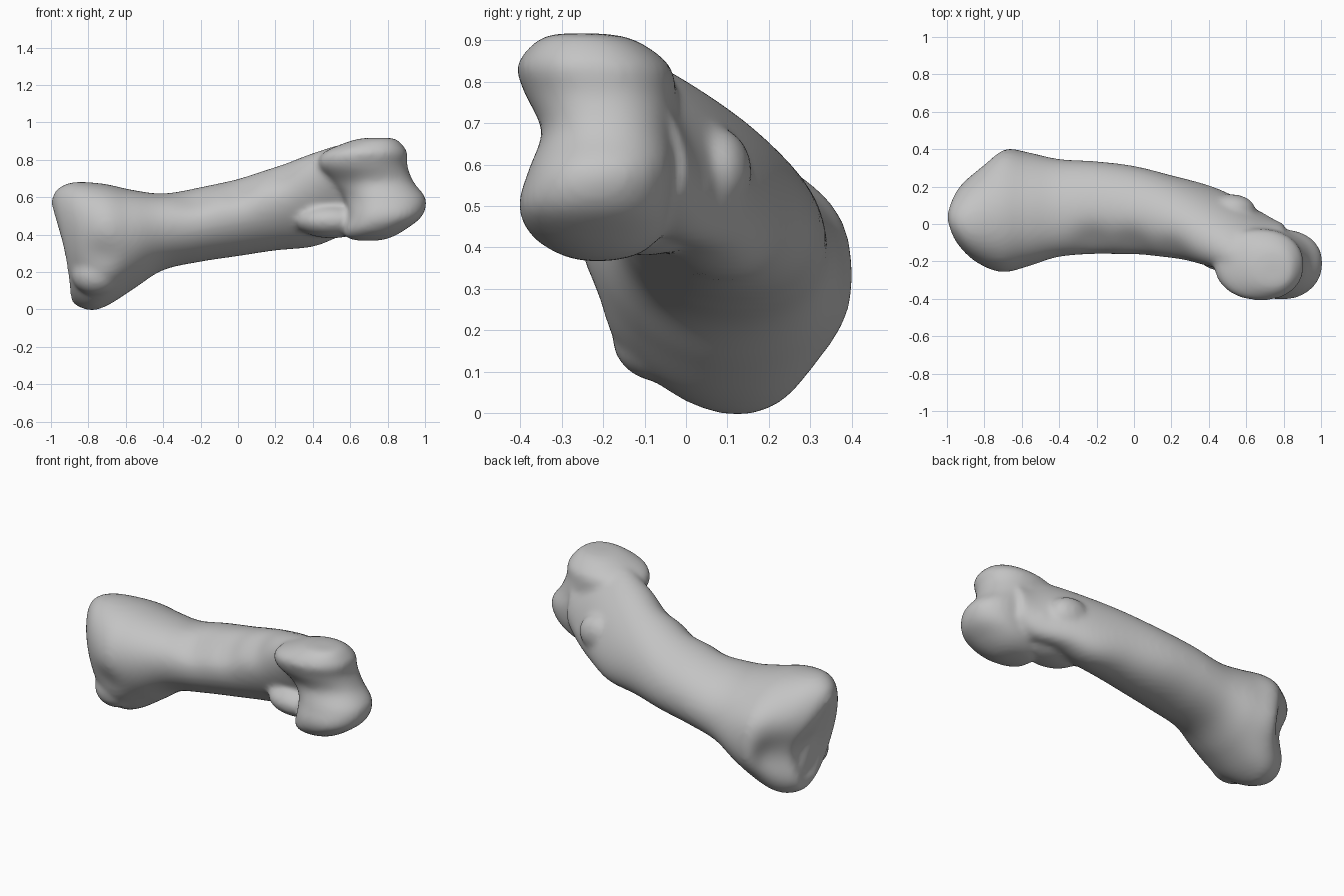
import bpy, bmesh, math
from mathutils import Vector, Matrix

if "Cube" in bpy.data.objects:
    bpy.data.objects.remove(bpy.data.objects["Cube"], do_unlink=True)

SEGMENTS = 56
STEPS = 6


def spline(rows):
    """Smoothly interpolate the rows of a station list."""
    out = []
    for i in range(len(rows) - 1):
        a, b = rows[max(i - 1, 0)], rows[i]
        c, d = rows[i + 1], rows[min(i + 2, len(rows) - 1)]
        for s in range(STEPS):
            t = s / STEPS
            out.append([q + t / 2 * (r - p + t * (2 * p - 5 * q + 4 * r - w
                        + t * (3 * (q - r) + w - p)))
                        for p, q, r, w in zip(a, b, c, d)])
    return out + [rows[-1]]


def loft(bm, rings, power):
    """Skin closed rings given as (centre, half axis, half axis)."""
    def squash(v):
        return math.copysign(abs(v) ** (2 / power), v)
    loops = []
    for centre, u, v in rings:
        angles = [math.tau * k / SEGMENTS for k in range(SEGMENTS)]
        loops.append([bm.verts.new(centre + u * squash(math.cos(a)) + v * squash(math.sin(a)))
                      for a in angles])
    for lo, hi in zip(loops, loops[1:]):
        for k in range(SEGMENTS):
            n = (k + 1) % SEGMENTS
            bm.faces.new((lo[k], lo[n], hi[n], hi[k]))
    # Fan caps
    for loop, ring in ((loops[0], rings[0]), (loops[-1], rings[-1])):
        tip = bm.verts.new(ring[0])
        for k in range(SEGMENTS):
            bm.faces.new((loop[k], loop[(k + 1) % SEGMENTS], tip))


def lump(bm, centre, size):
    """Add an ellipsoidal swelling."""
    mat = Matrix.Translation(centre) @ Matrix.Diagonal((*size, 1))
    bmesh.ops.create_uvsphere(bm, u_segments=28, v_segments=16, radius=1, matrix=mat)


# Shaft and base: top x, top z, bottom x, bottom z, front y, back y, lean
shaft = [
    (-1.0, .57, -.89, .12, -.02, .16, .03),
    (-.97, .64, -.89, .04, -.10, .24, .05),
    (-.88, .68, -.79, -.005, -.20, .33, .06),
    (-.72, .672, -.69, .025, -.26, .40, .06),
    (-.57, .64, -.55, .115, -.225, .38, .05),
    (-.4, .62, -.4, .21, -.175, .347, .04),
    (-.2, .655, -.2, .255, -.165, .335, .03),
    (0, .70, 0, .285, -.168, .31, .04),
    (.2, .765, .2, .315, -.185, .26, .06),
    (.4, .835, .4, .335, -.225, .205, .10),
    (.55, .88, .55, .39, -.27, .14, .12),
    (.7, .885, .7, .43, -.30, .05, .10),
    (.8, .84, .8, .50, -.27, 0, .06),
]
shaft_rings = []
for xt, zt, xb, zb, y0, y1, lean in spline(shaft):
    top, low = Vector((xt, -lean, zt)), Vector((xb, lean, zb))
    mid = (top + low) / 2 + Vector((0, (y0 + y1) / 2, 0))
    side = math.sqrt(((y1 - y0) / 2) ** 2 - lean ** 2)
    shaft_rings.append((mid, Vector((0, side, 0)), (top - low) / 2))

# Double-knuckled head: height, x range, y range
head = [
    (.917, .68, .82, -.31, -.20),
    (.90, .60, .86, -.36, -.12),
    (.84, .46, .905, -.408, -.04),
    (.77, .43, .905, -.39, -.025),
    (.68, .50, .94, -.352, -.03),
    (.59, .57, 1.005, -.38, -.03),
    (.5, .59, .985, -.405, -.04),
    (.43, .57, .90, -.375, -.06),
    (.385, .58, .82, -.31, -.11),
    (.367, .64, .75, -.25, -.18),
]
head_rings = [(Vector(((x0 + x1) / 2, (y0 + y1) / 2, z)),
               Vector(((x1 - x0) / 2, 0, 0)), Vector((0, (y1 - y0) / 2, 0)))
              for z, x0, x1, y0, y1 in spline(head)]

bm = bmesh.new()
loft(bm, shaft_rings, 2.05)
loft(bm, head_rings, 2.2)

# Hollows and swells worked into the base and shaft: place, reach, push
hollows = [
    ((-.93, .12, .30), .14, (.04, 0, 0)),
    ((-.84, .29, .27), .14, (.09, -.01, 0)),
    ((-.72, .36, .10), .13, (0, -.025, .01)),
    ((-.72, .38, .48), .13, (0, .02, .01)),
    ((-.72, -.24, .29), .09, (0, .03, 0)),
    ((-.22, -.10, .60), .11, (0, .025, -.02)),
    ((.0, -.11, .64), .11, (0, .025, -.025)),
    ((.22, -.13, .71), .10, (0, .02, -.02)),
    ((.60, -.30, .62), .10, (0, .03, 0)),
]
for v in bm.verts:
    start = v.co.copy()
    for place, reach, push in hollows:
        fall = math.exp(-((start - Vector(place)).length / reach) ** 2)
        v.co += Vector(push) * fall

# Swellings: base tubercle, ligament ridge, underside of the neck
lump(bm, (-.76, -.065, .185), (.13, .115, .11))
lump(bm, (.52, .075, .58), (.13, .085, .11))
lump(bm, (.64, .0, .53), (.10, .07, .09))
lump(bm, (.50, -.10, .475), (.20, .16, .095))

bmesh.ops.recalc_face_normals(bm, faces=bm.faces)
mesh = bpy.data.meshes.new("finger_bone")
bm.to_mesh(mesh)
bm.free()
bone = bpy.data.objects.new("finger_bone", mesh)
bpy.context.collection.objects.link(bone)

# Fuse the parts into one soft skin
remesh = bone.modifiers.new("fuse", "REMESH")
remesh.mode = "VOXEL"
remesh.voxel_size = .014
soften = bone.modifiers.new("soften", "SMOOTH")
soften.factor = .5
soften.iterations = 14
bpy.ops.object.select_all(action="DESELECT")
bone.select_set(True)
bpy.context.view_layer.objects.active = bone
for name in ("fuse", "soften"):
    bpy.ops.object.modifier_apply(modifier=name)
bpy.ops.object.shade_smooth()

# Plain grey bone
grey = bpy.data.materials.new("bone_grey")
grey.use_nodes = True
colour = (.55, .55, .55, 1)
grey.diffuse_color = colour
grey.node_tree.nodes["Principled BSDF"].inputs["Base Color"].default_value = colour
bone.data.materials.clear()
bone.data.materials.append(grey)
